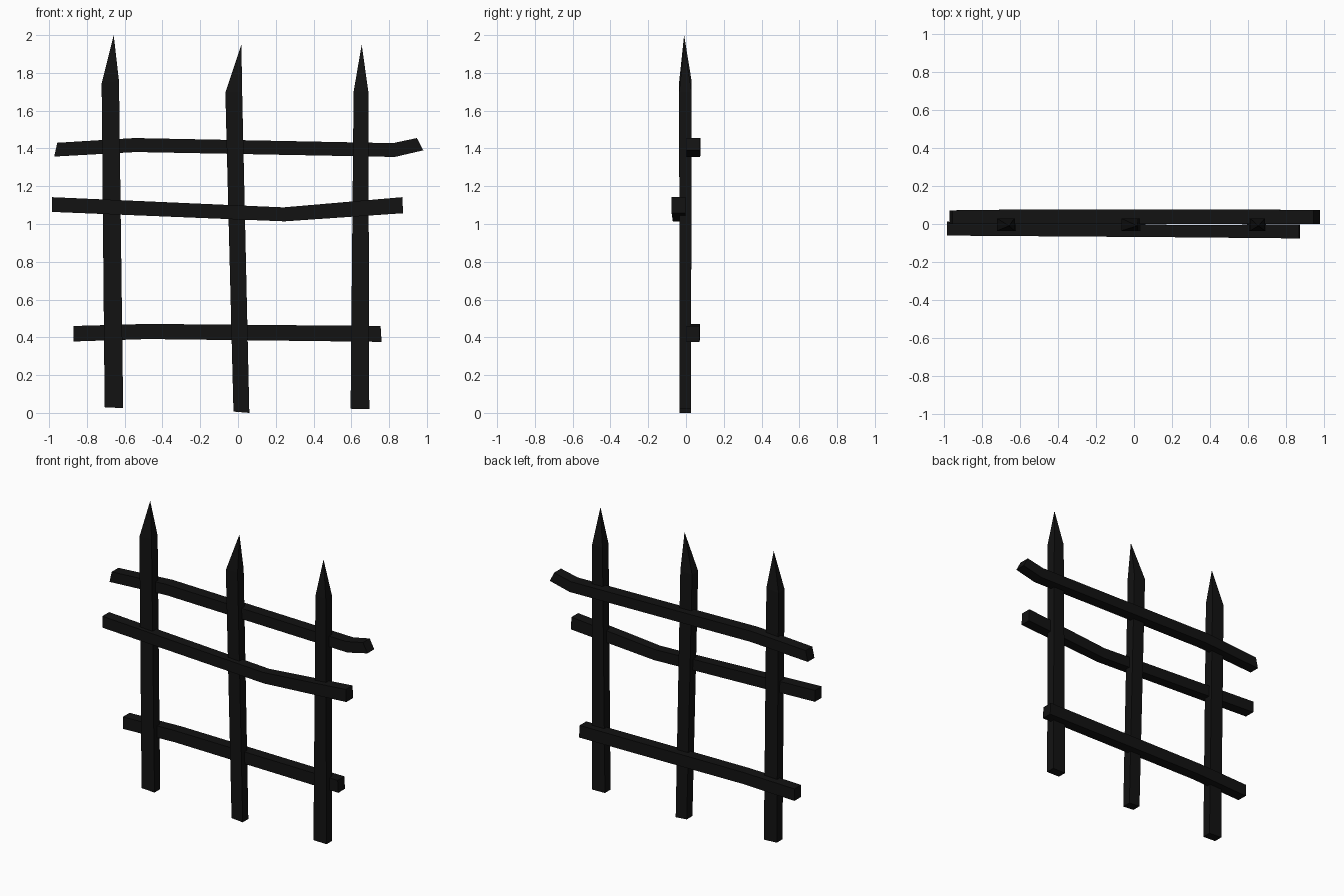
import bpy, bmesh

if "Cube" in bpy.data.objects:
    bpy.data.objects.remove(bpy.data.objects["Cube"])

black = bpy.data.materials.new("dark_iron_wood")
black.diffuse_color = (0.006, 0.006, 0.006, 1)
black.use_nodes = True
black.node_tree.nodes["Principled BSDF"].inputs["Base Color"].default_value = black.diffuse_color


def beam(name, rings, tip=None):
    """Loft four-cornered rings; cap the ends, or close the last ring to a point."""
    bm = bmesh.new()
    loops = [[bm.verts.new(p) for p in r] for r in rings]
    for a, b in zip(loops, loops[1:]):
        for i in range(4):
            j = (i + 1) % 4
            bm.faces.new((a[i], a[j], b[j], b[i]))
    bm.faces.new(loops[0][::-1])
    if tip:
        apex = bm.verts.new(tip)
        for i in range(4):
            bm.faces.new((loops[-1][i], loops[-1][(i + 1) % 4], apex))
    else:
        bm.faces.new(loops[-1])
    bmesh.ops.recalc_face_normals(bm, faces=bm.faces)
    me = bpy.data.meshes.new(name)
    bm.to_mesh(me)
    bm.free()
    me.materials.append(black)
    ob = bpy.data.objects.new(name, me)
    bpy.context.collection.objects.link(ob)


def post(name, foot, shoulder, tip):
    """foot and shoulder: (x left, z left, x right, z right)."""
    def ring(s, y0, y1):
        xl, zl, xr, zr = s
        return [(xl, y0, zl), (xr, y0, zr), (xr, y1, zr), (xl, y1, zl)]
    beam(name, [ring(foot, -0.035, 0.026), ring(shoulder, -0.036, 0.03)],
         (tip[0], -0.01, tip[1]))


def rail(name, sections):
    """sections: (x top, z top, x bottom, z bottom, y front, y back)."""
    beam(name, [[(xb, y0, zb), (xb, y1, zb), (xt, y1, zt), (xt, y0, zt)]
                for xt, zt, xb, zb, y0, y1 in sections])


# Pointed posts
post("left_post", (-0.706, 0.03, -0.608, 0.025), (-0.722, 1.745, -0.63, 1.755), (-0.658, 2.0))
post("middle_post", (-0.024, 0.007, 0.06, 0.0), (-0.067, 1.695, 0.022, 1.70), (0.018, 1.95))
post("right_post", (0.596, 0.022, 0.695, 0.02), (0.612, 1.70, 0.69, 1.70), (0.655, 1.95))

# Bent rails
rail("top_rail", [(-0.957, 1.43, -0.973, 1.357, 0.0, 0.072),
                  (-0.548, 1.455, -0.54, 1.381, 0.0, 0.077),
                  (0.82, 1.428, 0.83, 1.355, 0.0, 0.075),
                  (0.947, 1.455, 0.981, 1.39, 0.0, 0.073)])
rail("middle_rail", [(-0.985, 1.142, -0.985, 1.064, -0.061, 0.012),
                     (0.24, 1.088, 0.246, 1.014, -0.07, -0.005),
                     (0.87, 1.142, 0.874, 1.057, -0.076, -0.003)])
rail("bottom_rail", [(-0.872, 0.46, -0.872, 0.378, 0.0, 0.072),
                     (-0.48, 0.471, -0.48, 0.391, 0.0, 0.074),
                     (0.755, 0.46, 0.76, 0.376, 0.0, 0.072)])
